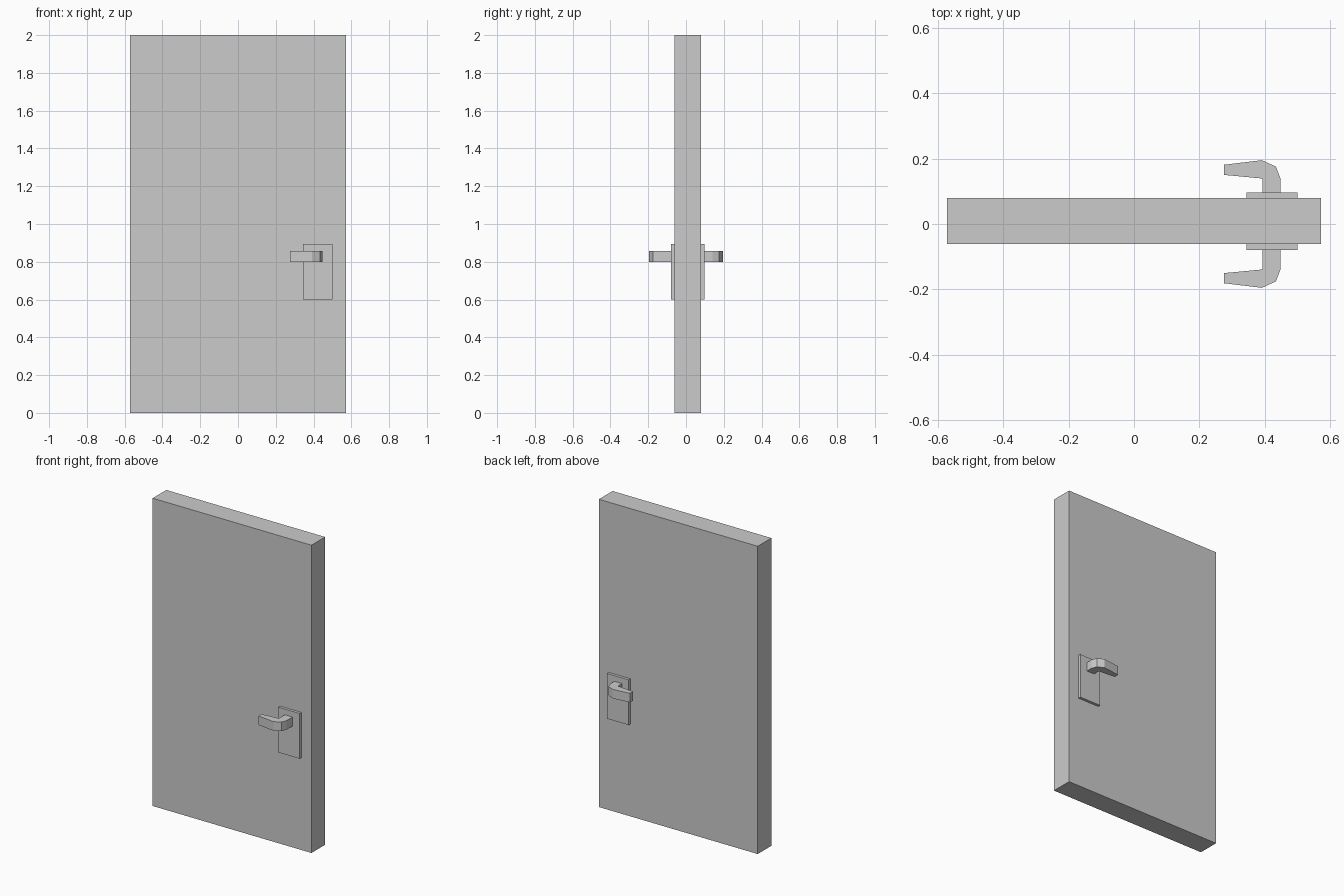
import bpy
import bmesh

if "Cube" in bpy.data.objects:
    bpy.data.objects.remove(bpy.data.objects["Cube"])


def prism(name, outline, z0, z1):
    """Extrude a plan-view outline (x, y) from z0 up to z1."""
    bm = bmesh.new()
    face = bm.faces.new([bm.verts.new((x, y, z0)) for x, y in outline])
    new = bmesh.ops.extrude_face_region(bm, geom=[face])["geom"]
    bmesh.ops.translate(bm, vec=(0, 0, z1 - z0),
                        verts=[v for v in new if isinstance(v, bmesh.types.BMVert)])
    bmesh.ops.recalc_face_normals(bm, faces=bm.faces)
    mesh = bpy.data.meshes.new(name)
    bm.to_mesh(mesh)
    bm.free()
    obj = bpy.data.objects.new(name, mesh)
    bpy.context.collection.objects.link(obj)
    return obj


def box(name, x0, x1, y0, y1, z0, z1):
    return prism(name, [(x0, y0), (x1, y0), (x1, y1), (x0, y1)], z0, z1)


# Door slab, slightly off-centre in depth
box("door_panel", -0.571, 0.571, -0.061, 0.079, 0, 2)

# Lock plates on both faces
box("front_plate", 0.344, 0.499, -0.079, -0.061, 0.60, 0.894)
box("back_plate", 0.344, 0.499, 0.079, 0.097, 0.60, 0.894)

# Bent lever handles, mirrored front to back
lever = [(0.275, 0.181), (0.391, 0.195), (0.434, 0.175), (0.447, 0.140),
         (0.447, 0.079), (0.392, 0.079), (0.392, 0.139), (0.275, 0.150)]
for name, side in (("back_handle", 1), ("front_handle", -1)):
    prism(name, [(x, y * side) for x, y in lever], 0.798, 0.857)
